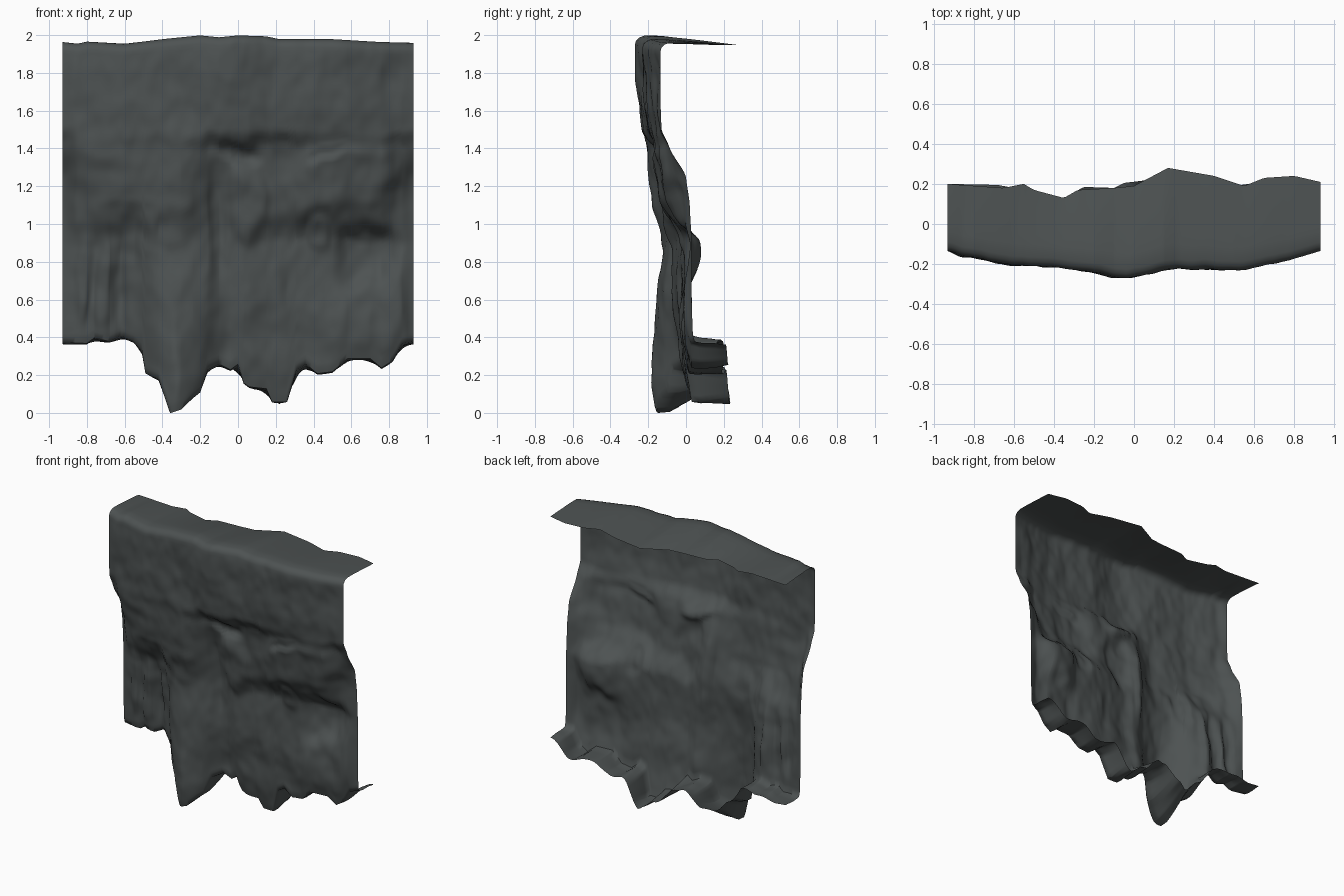
import bpy, bmesh, math
from mathutils import Vector, noise

def lerp_table(t, x, smooth=0.0):
    for (a, u), (b, v) in zip(t, t[1:]):
        if x <= b:
            f = max(0, (x - a) / (b - a))
            f += smooth * (f * f * (3 - 2 * f) - f)
            return u + (v - u) * f
    return t[-1][1]

# Ragged lower edge, top crest, rear rim of the ledge and of the underside, as (x, value)
BOTTOM = [(-.93, .365), (-.8, .36), (-.76, .39), (-.68, .37), (-.62, .4), (-.55, .37), (-.51, .33),
          (-.49, .2), (-.42, .17), (-.36, -.01), (-.3, .01), (-.24, .07), (-.2, .1), (-.16, .22),
          (-.1, .25), (-.04, .22), (0, .25), (.03, .15), (.06, .13), (.15, .12), (.18, .05),
          (.26, .05), (.31, .22), (.36, .25), (.42, .2), (.5, .21), (.58, .28), (.7, .28),
          (.76, .23), (.82, .27), (.87, .36), (.93, .37)]
CREST = [(-.93, 1.965), (-.85, 1.955), (-.8, 1.967), (-.6, 1.955), (-.4, 1.98), (-.2, 2),
         (-.1, 1.99), (0, 2), (.15, 1.995), (.22, 1.98), (.5, 1.98), (.75, 1.965), (.93, 1.96)]
RIM = [(-.93, .2), (-.65, .18), (-.55, .2), (-.5, .17), (-.35, .13), (-.28, .17), (-.1, .18),
       (0, .19), (.17, .28), (.4, .24), (.55, .19), (.65, .23), (.8, .24), (.93, .21)]
UNDER = [(-.93, .2), (-.68, .195), (-.6, .18), (-.5, .15), (-.35, .13), (-.25, .185), (-.1, .18),
         (-.05, .205), (.2, .235), (.3, .22), (.5, .19), (.75, .225), (.93, .21)]

# Coarse depth of the rock face: columns in x, rows in z
XS = [-.93, -.85, -.6, -.33, -.05, .2, .5, .75, .86, .93]
DEPTH = [(.05, [.04, .03, .02, -.15, .01, .03, .01, .02, .03, .04]),
         (.3, [.04, .03, .02, -.15, -.02, 0, .01, .02, .02, .04]),
         (.6, [.03, .02, 0, -.13, -.05, -.03, -.01, .02, .01, .03]),
         (.9, [.03, 0, -.03, -.09, -.06, -.02, -.01, .04, .02, .03]),
         (1.1, [.02, -.05, -.12, -.14, -.07, -.08, -.1, -.05, -.01, .02]),
         (1.25, [0, -.09, -.14, -.16, -.1, -.1, -.125, -.08, -.04, 0]),
         (1.41, [-.09, -.13, -.16, -.175, -.15, -.14, -.15, -.12, -.08, -.09]),
         (1.5, [-.13, -.14, -.175, -.195, -.23, -.195, -.18, -.15, -.13, -.13]),
         (1.65, [-.135, -.15, -.195, -.21, -.245, -.215, -.2, -.165, -.14, -.135]),
         (1.9, [-.135, -.16, -.21, -.215, -.26, -.22, -.22, -.18, -.15, -.135])]

# Rounded slabs and hollows: x, z, half width, half height, slope, depth towards the viewer
SLABS = [(-.5, 1.24, .37, .32, .1, .03), (.02, 1.75, .21, .24, -.25, .012),
         (.55, 1.25, .3, .17, .3, .04), (.5, 1.72, .28, .2, .2, .012),
         (.05, 1.13, .11, .18, 0, .045), (.03, 1.39, .1, .05, -.3, -.03),
         (-.3, .5, .16, .5, 0, .03), (.68, .5, .2, .2, .2, .03), (.12, .6, .15, .38, 0, .025),
         (.67, .82, .15, .16, .3, -.045), (-.72, .65, .04, .27, 0, .025), (-.62, .62, .03, .25, 0, -.02),
         (-.83, .7, .03, .25, 0, .02), (.48, 1.36, .09, .03, .3, -.02), (-.12, .95, .035, .28, 0, -.02),
         (.42, .93, .06, .1, 0, .03), (-.47, .93, .05, .1, 0, .02)]

def face_y(x, z):
    fade = min(1, (.93 - abs(x)) / .07)
    # wander the coordinates so slab outlines are irregular
    q = Vector((x * 3.5, z * 3.5, 9.3))
    wx = x + fade * .05 * noise.noise(q)
    wz = z + fade * (.07 * noise.noise(q + Vector((5, 3, 2))) + .025 * noise.noise(q * 3))
    y = lerp_table([(h, lerp_table(list(zip(XS, row)), wx, .6)) for h, row in DEPTH], wz, .4)
    for cx, cz, rx, rz, k, d in SLABS:
        r = abs((wx - cx) / rx) ** 2.4 + abs((wz - cz - k * (wx - cx)) / rz) ** 2.4
        y -= fade * d / (1 + r ** 3)
    p = Vector((x * 3.2, z * 2.2, 4.1))
    y += fade * (.014 * noise.noise(p) + .012 * noise.noise(p * 2.7) + .005 * noise.noise(p * 6))
    return max(y, -.27)

def column(x):
    zb, zt, rim, back = (lerp_table(t, x) for t in (BOTTOM, CREST, RIM, UNDER))
    zr = sum(lerp_table(BOTTOM, x + d) for d in (-.04, -.02, 0, .02, .04)) / 5
    pts = []
    # underside folding back from the ragged lower edge
    lobe = math.exp(-((x + .33) / .14) ** 2)
    y0 = face_y(x, zb + .04)
    for i in range(6):
        f = i / 6
        y = back + (y0 + .025 - back) * f
        z = zr + (zb - zr) * f + .14 * lobe * (1 - f) ** 1.5
        z += .012 * (1 - f) * noise.noise(Vector((x * 7, f * 2, 1)))
        pts.append((x, y, max(0, z)))
    pts.append((x, y0 + .01, max(0, zb + .008)))
    # rock face
    z0, z1, n = zb + .04, zt - .045, 80
    for i in range(n + 1):
        z = z0 + (z1 - z0) * i / n
        pts.append((x, face_y(x, z), z))
    # rounded crest, then the ledge running to the rear rim
    yf = face_y(x, z1)
    for a in (25, 50, 75):
        a = math.radians(a)
        pts.append((x, yf + .06 * (1 - math.cos(a)), z1 + .045 * math.sin(a)))
    for i in range(1, 8):
        f = i / 7
        y = yf + .06 + (rim - yf - .06) * f
        pts.append((x, y, zt - (zt - 1.947) * f ** 1.3))
    return pts

# One continuous open sheet lofted through the columns
xs = sorted({round(-.93 + 1.86 * i / 110, 4) for i in range(111)} | {p[0] for p in BOTTOM})
bm = bmesh.new()
cols = [[bm.verts.new(p) for p in column(x)] for x in xs]
for a, b in zip(cols, cols[1:]):
    for j in range(len(a) - 1):
        bm.faces.new((a[j], b[j], b[j + 1], a[j + 1]))
mesh = bpy.data.meshes.new("cliff_face")
bm.to_mesh(mesh)
bm.free()
cliff = bpy.data.objects.new("cliff_face", mesh)
bpy.context.collection.objects.link(cliff)

rock = bpy.data.materials.new("dark grey rock")
rock.diffuse_color = (.075, .085, .085, 1)
mesh.materials.append(rock)

bpy.context.view_layer.objects.active = cliff
cliff.select_set(True)
bpy.ops.object.shade_smooth_by_angle(angle=math.radians(60))
